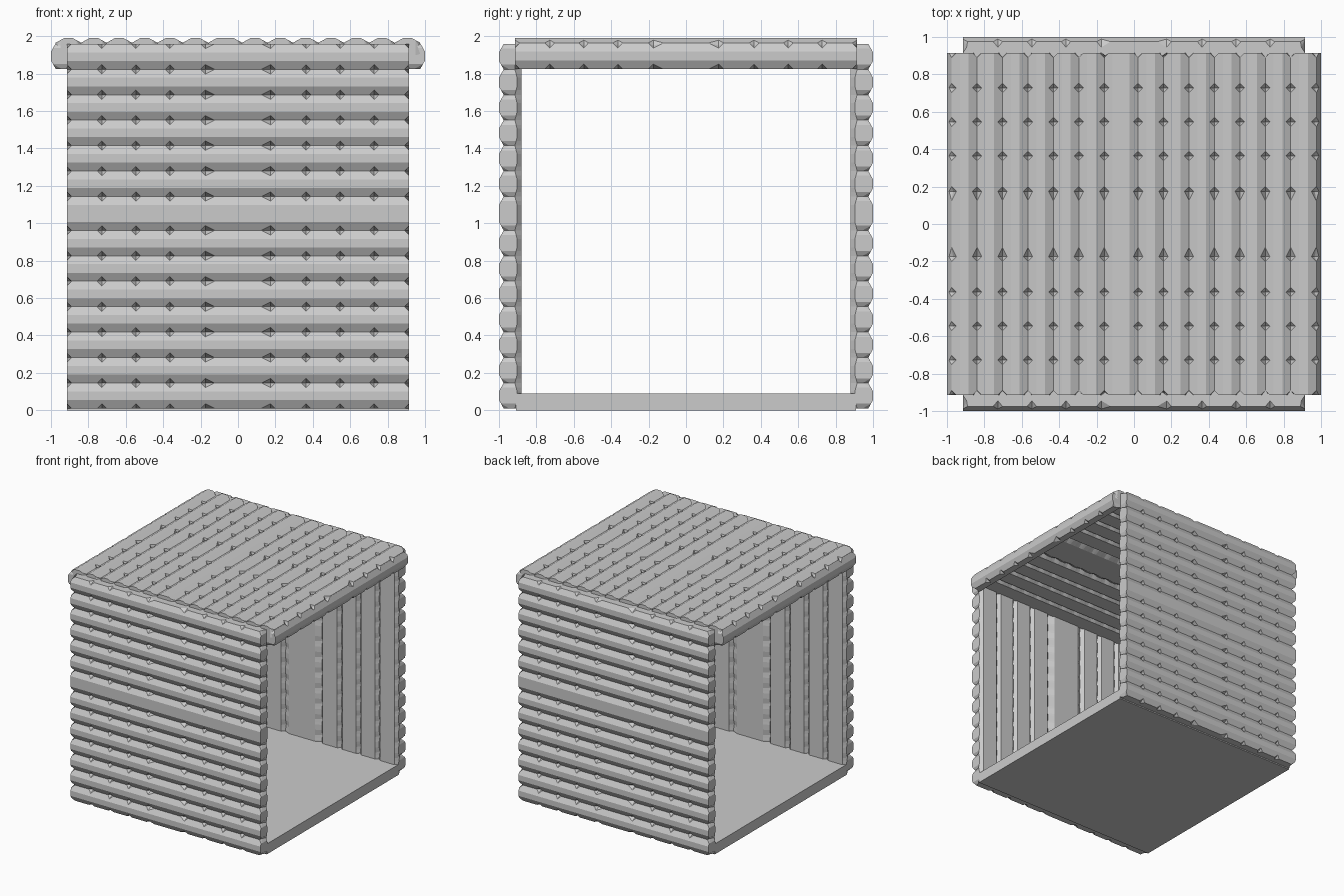
import bpy, bmesh

if "Cube" in bpy.data.objects:
    bpy.data.objects.remove(bpy.data.objects["Cube"])

NOTCHES = [-0.915, -0.728, -0.546, -0.364, -0.175, 0.175, 0.364, 0.546, 0.728, 0.915]
BEVEL = 0.045      # half width of the groove between planks
DEPTH = 0.025      # groove depth


def finish(bm, name):
    bmesh.ops.recalc_face_normals(bm, faces=bm.faces)
    me = bpy.data.meshes.new(name)
    bm.to_mesh(me)
    bm.free()
    ob = bpy.data.objects.new(name, me)
    bpy.context.collection.objects.link(ob)
    return ob


def grooves(start, before, after, pitch=0.136, wide=0.181):
    """Groove positions: plain planks, one wide plank, plain planks."""
    g = [start + pitch * i for i in range(before + 1)]
    g += [g[-1] + wide + pitch * i for i in range(after + 1)]
    return g


def plank_panel(name, gs, place, ribs=True):
    """Planked panel: u runs across planks, v along them, d goes inwards."""
    us = sorted({round(g + o, 4) for g in gs for o in (-BEVEL, -0.025, 0, 0.025, BEVEL)
                 if gs[0] - 1e-5 <= g + o <= gs[-1] + 1e-5})
    vs = []
    for n in NOTCHES:
        left = 0.05 if n == 0.175 else 0.025
        right = 0.05 if n == -0.175 else 0.025
        vs += [v for v in (n - left, n, n + right) if abs(v) < 0.916]
    bm = bmesh.new()
    outer, inner, pit = {}, {}, {}
    for i, u in enumerate(us):
        t = max(0, 1 - min(abs(u - g) for g in gs) / BEVEL)
        for j, v in enumerate(vs):
            pit[i, j] = t > 0.99 and v in NOTCHES
            d, w = DEPTH * t, v
            if pit[i, j]:
                d += 0.03
                if abs(v) > 0.9:
                    w = v * 0.978
            outer[i, j] = bm.verts.new(place(u, w, d))
            din = 0.097 - 0.012 * t
            if ribs and v not in NOTCHES:
                din = 0.12
            inner[i, j] = bm.verts.new(place(u, v, din))
    nu, nv = len(us) - 1, len(vs) - 1
    for i in range(nu):
        for j in range(nv):
            k = [(i, j), (i + 1, j), (i + 1, j + 1), (i, j + 1)]
            bm.faces.new([inner[q] for q in k])
            o = [outer[q] for q in k]
            # split so every pit is a clean four-sided diamond
            if pit[k[0]] or pit[k[2]]:
                bm.faces.new((o[0], o[1], o[3]))
                bm.faces.new((o[1], o[2], o[3]))
            elif pit[k[1]] or pit[k[3]]:
                bm.faces.new((o[0], o[1], o[2]))
                bm.faces.new((o[0], o[2], o[3]))
            else:
                bm.faces.new(o)
    # rim between outer and inner skins
    rim = [[(i, j) for i in range(nu + 1)] for j in (0, nv)]
    rim += [[(i, j) for j in range(nv + 1)] for i in (0, nu)]
    for line in rim:
        for a, b in zip(line, line[1:]):
            bm.faces.new((outer[a], outer[b], inner[b], inner[a]))
    return finish(bm, name)


# front and back walls
wall = grooves(0.01, 7, 6)
plank_panel("front_wall", wall, lambda u, v, d: (v, -1 + d, u))
plank_panel("back_wall", wall, lambda u, v, d: (v, 1 - d, u))

# roof with its two edge planks over the open sides
plank_panel("roof", grooves(-0.975, 6, 7), lambda u, v, d: (u, v, 1.99 - d))
edge = [1.826, 1.962]
plank_panel("roof_edge_right", edge, lambda u, v, d: (1 - d, v, u), ribs=False)
plank_panel("roof_edge_left", edge, lambda u, v, d: (-1 + d, v, u), ribs=False)

# floor slab
bm = bmesh.new()
bmesh.ops.create_cube(bm, size=1)
for vert in bm.verts:
    vert.co.x *= 1.83
    vert.co.y *= 1.82
    vert.co.z = (vert.co.z + 0.5) * 0.09
finish(bm, "floor")
